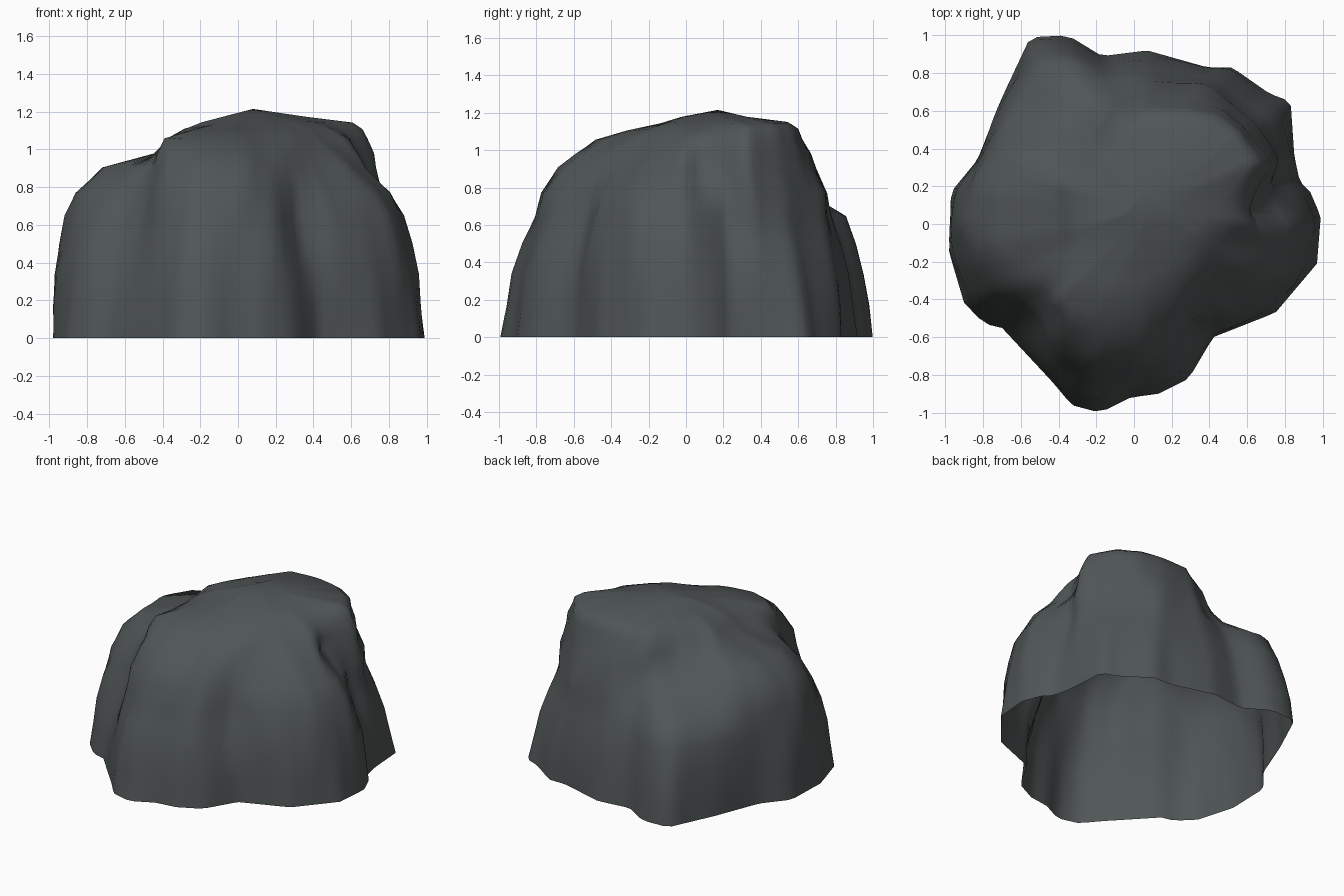
import bpy, bmesh, math
from mathutils import Vector, noise

if "Cube" in bpy.data.objects:
    bpy.data.objects.remove(bpy.data.objects["Cube"])

# Axis of the boulder; every contour is sampled by rays from here
CX, CY = 0.08, 0.08
RAYS = 120

# Ground outline and rough contours higher up
ground = [(.99, .04), (.93, .18), (.88, .22), (.85, .36), (.83, .65), (.72, .69), (.52, .83),
          (.39, .83), (.07, .92), (-.17, .89), (-.35, 1), (-.55, .99), (-.7, .67), (-.83, .34),
          (-.97, .17), (-.98, -.15), (-.9, -.42), (-.79, -.53), (-.7, -.55), (-.43, -.84),
          (-.33, -.96), (-.18, -1), (-.02, -.92), (.13, -.9), (.29, -.82), (.42, -.6),
          (.75, -.47), (.97, -.21)]
shoulder = [(.88, 0), (.8, .12), (.72, .22), (.76, .36), (.65, .52), (.54, .62), (.4, .74), (.1, .78),
            (-.12, .75), (-.35, .88), (-.5, .83), (-.65, .58), (-.84, .26), (-.93, 0),
            (-.86, -.24), (-.76, -.38), (-.6, -.41), (-.5, -.48), (-.4, -.7), (-.25, -.81),
            (0, -.8), (.2, -.72), (.31, -.52), (.5, -.49), (.8, -.28)]
crown = [(.69, -.04), (.6, .08), (.67, .2), (.75, .32), (.6, .5), (.46, .62), (.3, .67), (.08, .69),
         (-.1, .62), (-.23, .47), (-.42, .4), (-.62, .36), (-.74, .15), (-.72, -.1), (-.56, -.25),
         (-.46, -.36), (-.38, -.58), (-.2, -.68), (.05, -.66), (.23, -.5), (.35, -.36), (.58, -.22)]
rim = [(.59, 0), (.6, .15), (.69, .32), (.57, .5), (.46, .58), (.3, .61), (.05, .62), (-.1, .53),
       (-.24, .34), (-.38, .2), (-.36, -.1), (-.4, -.4), (-.2, -.5), (.05, -.44),
       (.3, -.27), (.45, -.1)]
plateau = [(.5, .15), (.63, .32), (.54, .47), (.4, .55), (.05, .54), (-.13, .3), (-.2, 0), (0, -.14), (.3, -.05)]


def reach(poly, a):
    """Distance from the axis to a contour in direction a."""
    dx, dy = math.cos(a), math.sin(a)
    best = 0
    for (x1, y1), (x2, y2) in zip(poly, poly[1:] + poly[:1]):
        ex, ey = x2 - x1, y2 - y1
        den = dx * ey - dy * ex
        if abs(den) < 1e-9:
            continue
        t = ((x1 - CX) * ey - (y1 - CY) * ex) / den
        s = ((x1 - CX) * dy - (y1 - CY) * dx) / den
        if t > 0 and -1e-6 <= s <= 1 + 1e-6:
            best = max(best, t)
    return best


def sector(a, start, end, fade=12):
    """1 inside a range of degrees, fading to 0 outside it."""
    d = math.degrees(a)
    return max(0, min(1, (d - start) / fade + 1, (end - d) / fade + 1))


# Levels: lower contour, upper contour, blend, outward bulge, height,
# and a blend for a ledge with its range of degrees
none = (0, -99, -50)
levels = [(ground, ground, 0, 0, 0, none), (ground, shoulder, .18, .008, .17, none),
          (ground, shoulder, .42, .018, .34, none), (ground, shoulder, .72, .014, .5, none),
          (shoulder, shoulder, 0, 0, .65, none), (shoulder, crown, .4, .025, .77, (.68, 100, 146)),
          (crown, crown, 0, 0, .91, none), (crown, rim, .5, .015, .98, (.84, 150, 205)),
          (rim, rim, 0, 0, 1.06, none), (rim, plateau, .5, .015, 1.11, none),
          (plateau, plateau, 0, 0, 1.145, none), (plateau, plateau, 0, 0, 1.175, none)]

# Boulder shell, open underneath
bm = bmesh.new()
rings = []
for k, (low, high, f, bulge, z, (ledge, start, end)) in enumerate(levels):
    ring = []
    for i in range(RAYS):
        a = 2 * math.pi * i / RAYS
        w = sector(a, start, end)
        g = f * (1 - w) + ledge * w
        r = reach(low, a) * (1 - g) + reach(high, a) * g + bulge * (1 - w)
        if k == len(levels) - 1:
            r *= .5
        p = Vector((CX + r * math.cos(a), CY + r * math.sin(a), z))
        if z > 0:
            n = noise.noise(p * 4) * .018
            p += Vector((math.cos(a) * n, math.sin(a) * n, n * .5))
        ring.append(bm.verts.new(p))
    rings.append(ring)
for lo, hi in zip(rings, rings[1:]):
    for i in range(RAYS):
        j = (i + 1) % RAYS
        bm.faces.new((lo[i], lo[j], hi[j], hi[i]))
peak = bm.verts.new((.08, .17, 1.215))
for i in range(RAYS):
    bm.faces.new((rings[-1][i], rings[-1][(i + 1) % RAYS], peak))

# Weather the edges a little, leaving the ground outline alone
inner = [v for v in bm.verts if v.co.z > .01 and v != peak]
bmesh.ops.smooth_vert(bm, verts=inner, factor=.25, use_axis_x=True, use_axis_y=True, use_axis_z=True)
bmesh.ops.recalc_face_normals(bm, faces=bm.faces)
mesh = bpy.data.meshes.new("boulder")
bm.to_mesh(mesh)
bm.free()
boulder = bpy.data.objects.new("boulder", mesh)
bpy.context.collection.objects.link(boulder)

# Dark slate stone
stone = bpy.data.materials.new("dark_slate_grey")
stone.diffuse_color = (.08, .092, .092, 1)
stone.use_nodes = True
stone.node_tree.nodes["Principled BSDF"].inputs["Base Color"].default_value = stone.diffuse_color
mesh.materials.append(stone)
bpy.context.view_layer.objects.active = boulder
boulder.select_set(True)
bpy.ops.object.shade_smooth_by_angle(angle=math.radians(45))
